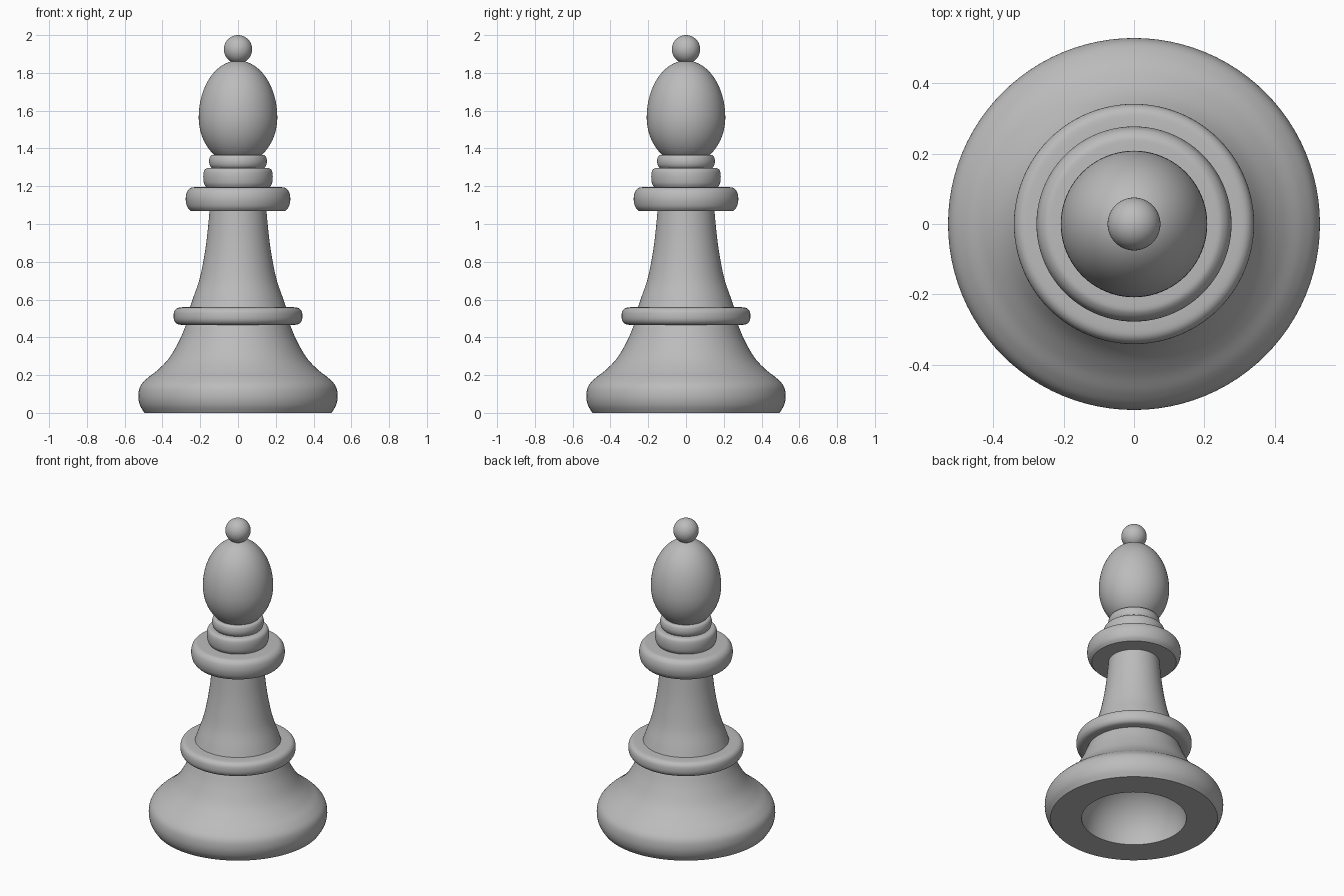
import bpy, bmesh, math

if "Cube" in bpy.data.objects:
    bpy.data.objects.remove(bpy.data.objects["Cube"])

SEGMENTS = 96

plain_grey = bpy.data.materials.new("plain grey")
plain_grey.diffuse_color = (0.5, 0.5, 0.5, 1)
plain_grey.use_nodes = True
plain_grey.node_tree.nodes["Principled BSDF"].inputs["Base Color"].default_value = plain_grey.diffuse_color


def smooth_path(points, steps=6):
    """Catmull-Rom curve through (radius, height) points."""
    p = [points[0]] + points + [points[-1]]
    out = []
    for i in range(1, len(p) - 2):
        for s in range(steps):
            t = s / steps
            out.append(tuple(
                0.5 * (2 * b + (c - a) * t + (2 * a - 5 * b + 4 * c - d) * t ** 2
                       + (3 * b - a - 3 * c + d) * t ** 3)
                for a, b, c, d in zip(*p[i - 1:i + 3])))
    return out + [points[-1]]


def arc(rx, rz, cz, start, end, steps=24):
    """Elliptical arc about the axis; angles in degrees from the horizontal."""
    angles = [math.radians(start + (end - start) * i / steps) for i in range(steps + 1)]
    return [(max(0, rx * math.cos(a)), cz + rz * math.sin(a)) for a in angles]


def revolve(name, profile):
    """Turn a (radius, height) profile round the z axis."""
    bm = bmesh.new()
    rings = []
    for r, z in profile:
        if r < 1e-5:
            rings.append([bm.verts.new((0, 0, z))])
        else:
            rings.append([bm.verts.new((r * math.cos(k * math.tau / SEGMENTS),
                                        r * math.sin(k * math.tau / SEGMENTS), z))
                          for k in range(SEGMENTS)])
    for a, b in zip(rings, rings[1:]):
        for k in range(SEGMENTS):
            n = (k + 1) % SEGMENTS
            if len(a) == 1:
                bm.faces.new((a[0], b[n], b[k]))
            elif len(b) == 1:
                bm.faces.new((a[k], a[n], b[0]))
            else:
                bm.faces.new((a[k], a[n], b[n], b[k]))
    bmesh.ops.recalc_face_normals(bm, faces=bm.faces)
    mesh = bpy.data.meshes.new(name)
    bm.to_mesh(mesh)
    bm.free()
    mesh.materials.append(plain_grey)
    obj = bpy.data.objects.new(name, mesh)
    bpy.context.collection.objects.link(obj)
    bpy.ops.object.select_all(action='DESELECT')
    obj.select_set(True)
    bpy.context.view_layer.objects.active = obj
    bpy.ops.object.shade_smooth_by_angle(angle=math.radians(35))
    return obj


def collar(name, inner, side):
    """Ring with a flat underside and a rounded outer side."""
    bottom, top = side[0][1], side[-1][1]
    return revolve(name, [(inner, bottom)] + smooth_path(side) + [(inner, top)])


# Flared base with a domed hollow underneath
base_side = smooth_path([(0.495, 0), (0.519, 0.04), (0.528, 0.088), (0.518, 0.14),
                         (0.482, 0.182), (0.425, 0.227), (0.365, 0.29),
                         (0.312, 0.38), (0.28, 0.455), (0.265, 0.49)])
revolve("base", arc(0.31, 0.3, 0, 90, 0) + base_side + [(0, 0.49)])

# Lower ring
collar("lower_ring", 0.2, [(0.295, 0.465), (0.322, 0.471), (0.337, 0.488),
                           (0.341, 0.513), (0.336, 0.54), (0.318, 0.556),
                           (0.285, 0.56)])

# Tapered stem
stem_side = smooth_path([(0.26, 0.54), (0.237, 0.61), (0.206, 0.7),
                         (0.184, 0.8), (0.168, 0.9), (0.157, 1.0), (0.148, 1.1)])
revolve("stem", [(0, 0.54)] + stem_side + [(0, 1.1)])

# Three stacked collars under the head
collar("wide_collar", 0.1, [(0.25, 1.068), (0.269, 1.092), (0.277, 1.132),
                            (0.27, 1.17), (0.25, 1.191), (0.225, 1.195)])
collar("middle_collar", 0.08, [(0.168, 1.193), (0.18, 1.215), (0.184, 1.25),
                               (0.18, 1.28), (0.168, 1.294), (0.15, 1.297)])
collar("upper_collar", 0.06, [(0.138, 1.295), (0.149, 1.31), (0.153, 1.331),
                              (0.149, 1.353), (0.14, 1.364), (0.125, 1.366)])

# Egg-shaped head
revolve("head", [(0, 1.35)] + arc(0.208, 0.25, 1.565, -59, 0)[:-1]
        + arc(0.208, 0.3, 1.565, 0, 90))

# Ball on top
revolve("finial_ball", arc(0.075, 0.075, 1.925, -90, 90, 32))
